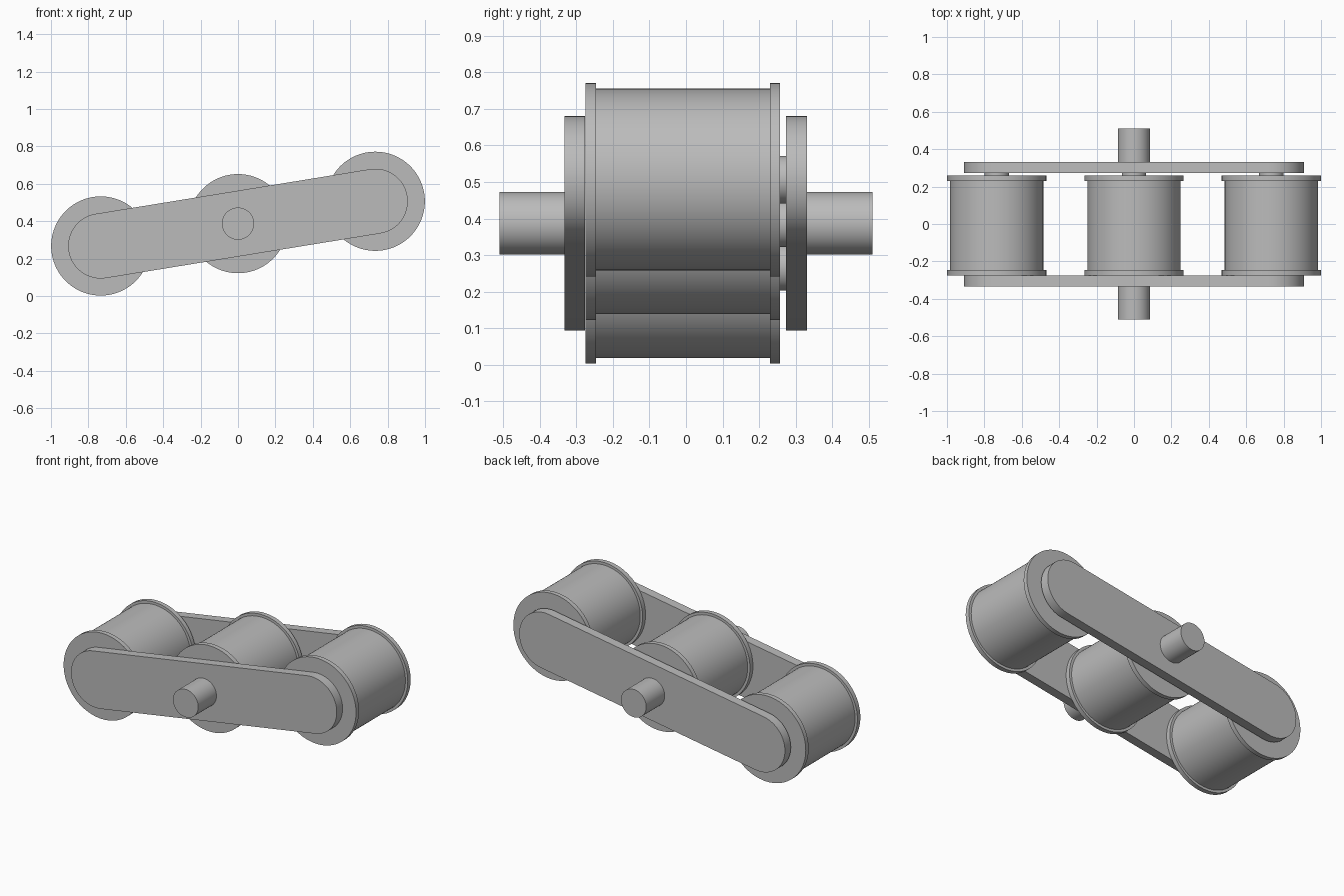
import bpy
import math
from mathutils import Vector

cube = bpy.data.objects.get("Cube")
if cube:
    bpy.data.objects.remove(cube, do_unlink=True)

# One plain grey metal
metal = bpy.data.materials.new("grey metal")
metal.use_nodes = True
grey = (0.5, 0.5, 0.5, 1)
metal.diffuse_color = grey
metal.node_tree.nodes["Principled BSDF"].inputs["Base Color"].default_value = grey

SEGMENTS = 96
CENTRE_Z = 0.387
SPACING = Vector((0.734, 0, 0.1195))   # step from one roller to the next
CENTRE = Vector((0, 0, CENTRE_Z))


def finish(obj, name):
    """Name, colour and smooth a part, keeping its rims sharp."""
    obj.name = name
    obj.data.name = name
    obj.data.materials.append(metal)
    bpy.ops.object.select_all(action="DESELECT")
    obj.select_set(True)
    bpy.context.view_layer.objects.active = obj
    bpy.ops.object.shade_smooth_by_angle(angle=math.radians(30))
    return obj


def prism(name, outline, y0, y1):
    """Extrude an x-z outline along y."""
    n = len(outline)
    verts = [(x, y, z) for y in (y0, y1) for x, z in outline]
    faces = [tuple(range(n)), tuple(reversed(range(n, 2 * n)))]
    faces += [(i, i + n, (i + 1) % n + n, (i + 1) % n) for i in range(n)]
    mesh = bpy.data.meshes.new(name)
    mesh.from_pydata(verts, [], faces)
    obj = bpy.data.objects.new(name, mesh)
    bpy.context.collection.objects.link(obj)
    return finish(obj, name)


def lathe(name, centre, profile):
    """Spin (radius, y) steps about a y axis, with closed ends."""
    n = SEGMENTS
    verts = []
    for r, y in profile:
        for i in range(n):
            a = 2 * math.pi * i / n
            verts.append((centre.x + r * math.cos(a), y, centre.z + r * math.sin(a)))
    last = (len(profile) - 1) * n
    faces = [tuple(range(n)), tuple(reversed(range(last, last + n)))]
    for k in range(len(profile) - 1):
        for i in range(n):
            j = (i + 1) % n
            faces.append((k * n + i, k * n + n + i, k * n + n + j, k * n + j))
    mesh = bpy.data.meshes.new(name)
    mesh.from_pydata(verts, [], faces)
    obj = bpy.data.objects.new(name, mesh)
    bpy.context.collection.objects.link(obj)
    return finish(obj, name)


def link_outline(radius, steps=32):
    """Slot shape joining the two outer roller centres."""
    tilt = math.atan2(SPACING.z, SPACING.x)
    points = []
    for side in (1, -1):
        c = CENTRE + SPACING * side
        start = tilt - math.pi / 2 * side
        for i in range(steps + 1):
            a = start + math.pi * i / steps
            points.append((c.x + radius * math.cos(a), c.z + radius * math.sin(a)))
    return points


# Flanged rollers, each with a pin reaching the back plate
FLANGE, DRUM, PIN = 0.265, 0.249, 0.065
for step, place in ((-1, "right"), (0, "middle"), (1, "left")):
    c = CENTRE + SPACING * step
    lathe(place + "_roller", c, [
        (FLANGE, -0.275), (FLANGE, -0.246), (DRUM, -0.246),
        (DRUM, 0.23), (FLANGE, 0.23), (FLANGE, 0.258)])
    lathe(place + "_pin", c, [(PIN, 0.25), (PIN, 0.28)])

# Side plates and the central axle stubs outside them
for name, y0, y1 in (("front", -0.333, -0.276), ("back", 0.274, 0.331)):
    prism(name + "_plate", link_outline(0.174), y0, y1)
for name, y0, y1 in (("front", -0.511, -0.33), ("back", 0.328, 0.511)):
    lathe(name + "_axle", CENTRE, [(0.086, y0), (0.086, y1)])
